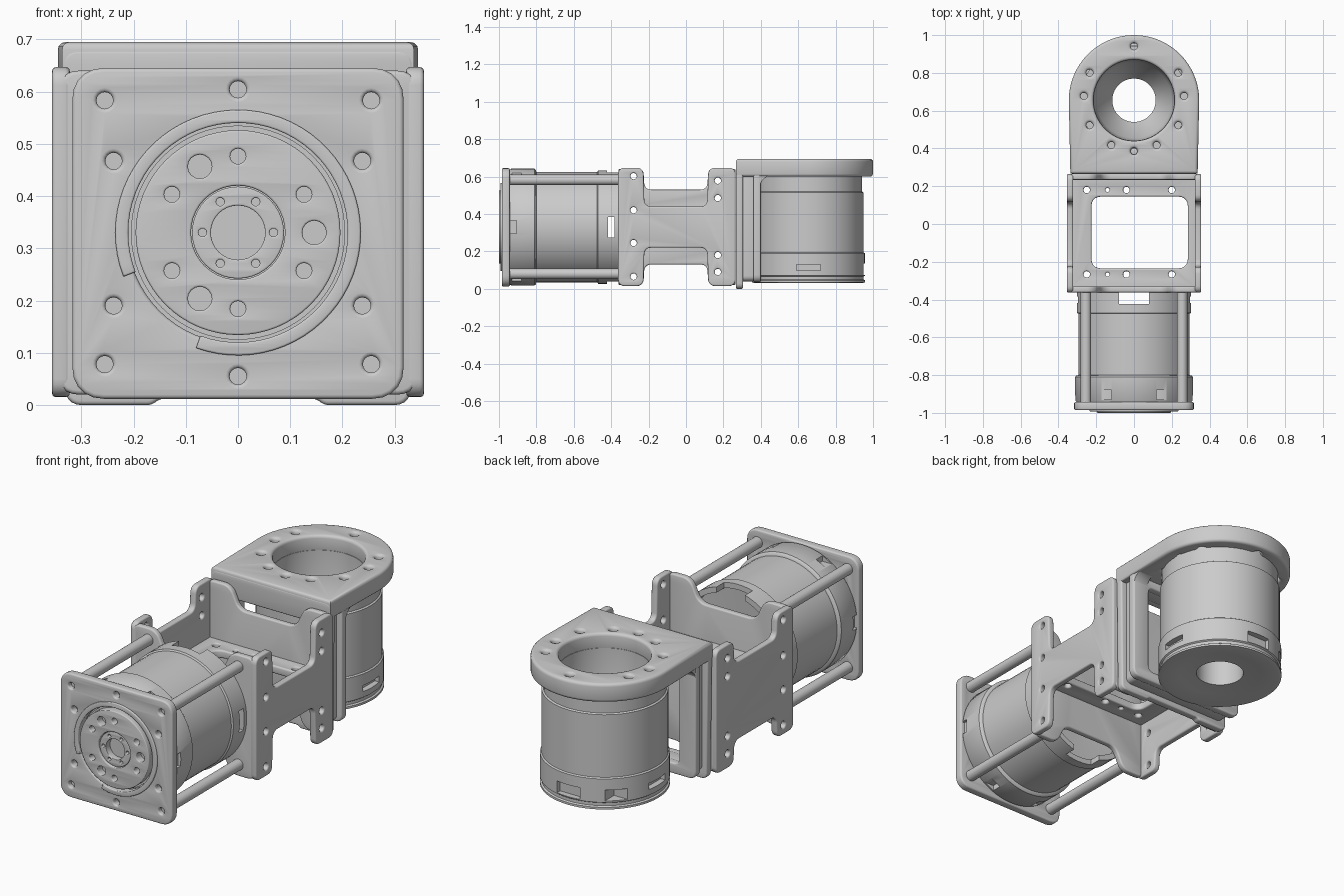
import bpy, bmesh, math
from mathutils import Matrix, Vector

if "Cube" in bpy.data.objects:
    bpy.data.objects.remove(bpy.data.objects["Cube"])

# axis frames: local (x, y, z) -> world, extruding along the named axis
AXES = {
    'Z': Matrix.Identity(4),
    'Y': Matrix.Rotation(math.pi / 2, 4, 'X'),
    'X': Matrix(((0, 0, 1, 0), (1, 0, 0, 0), (0, 1, 0, 0), (0, 0, 0, 1))),
}


def finish(name, mesh):
    ob = bpy.data.objects.new(name, mesh)
    bpy.context.collection.objects.link(ob)
    mesh.polygons.foreach_set("use_smooth", [True] * len(mesh.polygons))
    mesh.set_sharp_from_angle(angle=math.radians(35))
    return ob


def arc(cx, cy, r, a0=0, a1=360, n=24):
    full = abs(a1 - a0) == 360
    k = n if full else n - 1
    return [(cx + r * math.cos(math.radians(a0 + (a1 - a0) * i / k)),
             cy + r * math.sin(math.radians(a0 + (a1 - a0) * i / k))) for i in range(n)]


def rounded(pts, r, n=5):
    out = []
    for i, p in enumerate(pts):
        p = Vector(p)
        a, b = Vector(pts[i - 1]) - p, Vector(pts[(i + 1) % len(pts)]) - p
        d = min(r, a.length * 0.45, b.length * 0.45)
        s, e = p + a.normalized() * d, p + b.normalized() * d
        for k in range(n + 1):
            t = k / n
            w = 0.83  # weighted towards the corner, close to a circular fillet
            q0, q1, q2 = (1 - t) ** 2, 2 * t * (1 - t) * w, t * t
            out.append(tuple((s * q0 + p * q1 + e * q2) / (q0 + q1 + q2)))
    return out


def rect(x0, x1, y0, y1, r=0.03):
    return rounded([(x0, y0), (x1, y0), (x1, y1), (x0, y1)], r)


def plate(name, loops, axis, lo, hi, bev=0.008):
    """Outline plus hole loops, extruded from lo to hi along an axis with soft edges."""
    cu = bpy.data.curves.new(name, 'CURVE')
    cu.dimensions, cu.fill_mode = '2D', 'BOTH'
    cu.extrude, cu.bevel_depth, cu.bevel_resolution = (hi - lo) / 2 - bev, bev, 2
    cu.offset = -bev
    for loop in loops:
        sp = cu.splines.new('POLY')
        sp.points.add(len(loop) - 1)
        for q, (x, y) in zip(sp.points, loop):
            q.co = (x, y, 0, 1)
        sp.use_cyclic_u = True
    tmp = bpy.data.objects.new(name + "_outline", cu)
    bpy.context.collection.objects.link(tmp)
    me = bpy.data.meshes.new_from_object(tmp.evaluated_get(bpy.context.evaluated_depsgraph_get()))
    bpy.data.objects.remove(tmp)
    bm = bmesh.new()
    bm.from_mesh(me)
    bmesh.ops.remove_doubles(bm, verts=bm.verts, dist=1e-5)
    bmesh.ops.recalc_face_normals(bm, faces=bm.faces)
    bm.to_mesh(me)
    bm.free()
    move = Vector([(lo + hi) / 2 if c == axis else 0 for c in 'XYZ'])
    me.transform(Matrix.Translation(move) @ AXES[axis])
    return finish(name, me)


def lathe(name, prof, origin, along_y=False, seg=64):
    """Closed (radius, height) profile spun around an axis."""
    bm = bmesh.new()
    rings = [[bm.verts.new((r * math.cos(2 * math.pi * i / seg), r * math.sin(2 * math.pi * i / seg), h))
              for r, h in prof] for i in range(seg)]
    for i in range(seg):
        a, b = rings[i], rings[(i + 1) % seg]
        for j in range(len(prof)):
            k = (j + 1) % len(prof)
            bm.faces.new((a[j], b[j], b[k], a[k]))
    bmesh.ops.remove_doubles(bm, verts=bm.verts, dist=1e-6)
    bmesh.ops.recalc_face_normals(bm, faces=bm.faces)
    me = bpy.data.meshes.new(name)
    bm.to_mesh(me)
    bm.free()
    rot = Matrix.Rotation(-math.pi / 2, 4, 'X') if along_y else Matrix.Identity(4)
    me.transform(Matrix.Translation(origin) @ rot)
    return finish(name, me)


def cut_boxes(ob, boxes):
    """Subtract axis-aligned boxes given as (centre, size)."""
    bm = bmesh.new()
    for c, s in boxes:
        bmesh.ops.create_cube(bm, size=1, matrix=Matrix.Translation(c) @ Matrix.Diagonal((*s, 1)))
    me = bpy.data.meshes.new("cutter")
    bm.to_mesh(me)
    bm.free()
    cutter = finish("cutter", me)
    cutter.hide_render = True
    mod = ob.modifiers.new("slots", 'BOOLEAN')
    mod.operation, mod.object, mod.solver = 'DIFFERENCE', cutter, 'EXACT'
    new = bpy.data.meshes.new_from_object(ob.evaluated_get(bpy.context.evaluated_depsgraph_get()))
    ob.modifiers.clear()
    ob.data = new
    new.set_sharp_from_angle(angle=math.radians(35))
    bpy.data.objects.remove(cutter)


CZ = 0.33          # front motor axis height
CY = 0.655         # rear motor axis position

# ---- front mounting plate with bolt holes
bolts = [(sx * x, z) for sx in (-1, 1) for x, z in ((.255, .078), (.255, .583), (.238, .19), (.238, .467))]
bolts += [(0, .055), (0, .604)]
plate("front_plate", [rect(-.317, .317, .012, .645, .06), arc(0, CZ, .212, n=64)]
      + [arc(x, z, .016, n=16) for x, z in bolts], 'Y', -.985, -.942)
# open collar and drilled output disc
plate("front_collar", [arc(0, CZ, .235, -110, 201, 60) + arc(0, CZ, .210, 201, -110, 60)], 'Y', -.993, -.95, .004)
ring = [arc(*arc(0, CZ, .146, n=3)[i], .023, n=16) for i in range(3)]
ring += [arc(x, z, .015, n=16) for x, z in arc(0, CZ, .146, 30, 390, 6) if abs(z - CZ) > .01]
plate("output_disc", [arc(0, CZ, .196, n=64), arc(0, CZ, .09, n=40)] + ring, 'Y', -1.0, -.955, .004)
plate("output_hub", [arc(0, CZ, .088, n=40), arc(0, CZ, .052, n=32)]
      + [arc(x, z, .008, n=10) for x, z in arc(0, CZ, .068, n=6)], 'Y', -.992, -.95, .003)

# ---- front motor, lying along y
front = lathe("front_motor", [
    (0, -.96), (.205, -.96), (.205, -.945), (.305, -.945), (.312, -.935), (.312, -.81), (.306, -.803), (.295, -.80),
    (.295, -.475), (.303, -.47), (.303, -.362), (.275, -.362), (.275, -.43), (.115, -.44), (.115, -.52), (0, -.52)],
    (0, 0, CZ), True)
cut_boxes(front, [((0, -.385, CZ), (.16, .075, .8)), ((.3, -.4, CZ), (.1, .035, .11)), ((-.3, -.4, CZ), (.1, .035, .11)),
                  ((.31, -.93, CZ), (.03, .045, .07)), ((-.31, -.93, CZ), (.03, .045, .07))]
          + [((sx * .155, -.905, CZ + sz * .285), (.07, .05, .05)) for sx in (-1, 1) for sz in (-1, 1)])

# ---- four tie rods
for sx in (-1, 1):
    for z in (.08, .582):
        side = ("right" if sx > 0 else "left") + ("_upper" if z > .3 else "_lower")
        lathe("tie_rod_" + side, [(0, -.96), (.028, -.96), (.028, -.35), (0, -.35)], (sx * .255, 0, z), True, 24)

# ---- centre bracket: waisted side panels, notched end walls and a windowed shelf
holes = [(-.28, z) for z in (.065, .245, .42, .602)] + [(.17, z) for z in (.09, .18, .485, .578)]


def side_panel(name, lo, hi, z0, z1):
    pts = [(-.363, .015), (-.228, .015), (-.222, z0), (.113, z0), (.12, .015), (.265, .015),
           (.265, .647), (.12, .647), (.113, z1), (-.222, z1), (-.228, .647), (-.363, .647)]
    plate(name, [rounded(pts, .035)] + [arc(y, z, .017, n=16) for y, z in holes], 'X', lo, hi)


side_panel("bracket_right_panel", .322, .356, .22, .44)
side_panel("bracket_left_panel", -.356, -.322, .13, .53)
wall = [(-.345, .02), (-.21, .02), (-.16, .13), (.16, .13), (.21, .02), (.345, .02),
        (.345, .64), (.21, .64), (.16, .53), (-.16, .53), (-.21, .64), (-.345, .64)]
for name, lo, hi in (("bracket_front_wall", -.362, -.33), ("bracket_back_wall", .234, .265)):
    plate(name, [rounded(wall, .04)], 'Y', lo, hi)
plate("bracket_shelf", [rect(-.335, .335, -.345, .25, .01), rect(-.225, .285, -.235, .145, .05)]
      + [arc(x, y, .017, n=16) for x in (-.25, -.04, .2) for y in (-.267, .18)]
      + [arc(-.14, y, .011, n=16) for y in (-.267, .18)], 'Z', .31, .35)

# ---- rear angle bracket: round-ended top plate
tops = [(0, .94), (0, .385)] + [(s * x, y) for s in (-1, 1)
                               for x, y in ((.235, .80), (.265, .677), (.235, .522), (.12, .417))]
plate("rear_top_plate", [[(-.337, .267), (.337, .267)] + arc(0, CY, .345, 0, 180, 48), arc(0, CY, .215, n=64)]
      + [arc(x, y, .018, n=16) for x, y in tops], 'Z', .60, .695, .015)
# upright frame with a groove running down its edges
foot = [(-.33, .0), (-.165, .0), (-.15, .012), (.15, .012), (.165, .0), (.33, .0), (.337, .68), (-.337, .68)]
plate("rear_upright_front", [rounded(foot, .03), rect(-.24, .24, .09, .56)], 'Y', .266, .305)
plate("rear_upright_core", [rect(-.305, .305, .04, .65), rect(-.24, .24, .09, .56)], 'Y', .295, .37)
plate("rear_upright_back", [rect(-.335, .335, .035, .66, .04), rect(-.24, .24, .09, .56)], 'Y', .36, .40)
for s in (-1, 1):
    g = [(.39, .63), (.39, .53)] + arc(.46, .54, .065, 180, 90, 8) + [(.47, .63)]
    plate("rear_gusset_" + ("right" if s > 0 else "left"), [g], 'X', *sorted((s * .25, s * .333)), bev=.002)

# ---- rear motor, standing along z with an open core
rear = lathe("rear_motor", [
    (.115, .05), (.20, .045), (.285, .03), (.302, .034), (.302, .045), (.294, .05), (.294, .065), (.301, .07), (.301, .19), (.294, .195),
    (.294, .515), (.286, .52), (.286, .62), (.213, .62), (.213, .50), (.20, .42), (.115, .30)], (0, CY, 0))
cut_boxes(rear, [((s * .3, CY, .115), (.06, .13, .032)) for s in (-1, 1)]
          + [((0, CY + .3, .105), (.13, .06, .06)), ((-.212, CY + .212, .105), (.08, .08, .055))])
